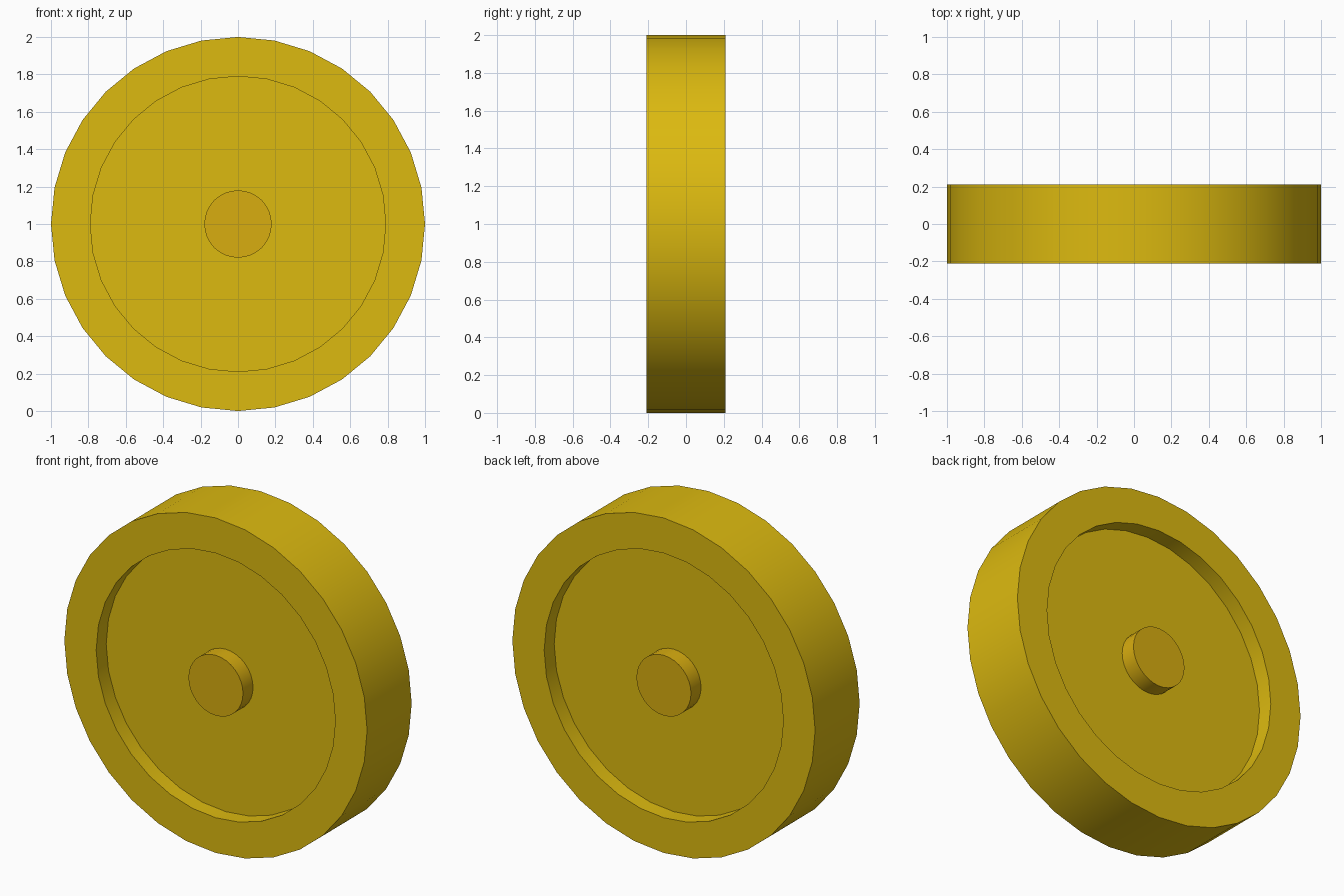
import bpy
import math

cube = bpy.data.objects.get("Cube")
if cube:
    bpy.data.objects.remove(cube, do_unlink=True)

SIDES = 32


def make_material(name, color):
    mat = bpy.data.materials.new(name)
    mat.use_nodes = True
    mat.diffuse_color = color
    mat.node_tree.nodes["Principled BSDF"].inputs["Base Color"].default_value = color
    return mat


def lathe(name, profile, mat):
    """Revolve (radius, y) points about the wheel axle; zero radius makes a pole."""
    verts, rings, faces = [], [], []
    for radius, y in profile:
        ring = []
        for i in range(SIDES):
            a = math.tau * i / SIDES
            ring.append(len(verts))
            verts.append((radius * math.cos(a), y, 1 + radius * math.sin(a)))
        rings.append(ring)
    for low, high in zip(rings, rings[1:]):
        for i in range(SIDES):
            j = (i + 1) % SIDES
            faces.append((low[i], high[i], high[j], low[j]))
    # Close both flat ends
    faces.append(tuple(rings[0]))
    faces.append(tuple(reversed(rings[-1])))
    mesh = bpy.data.meshes.new(name)
    mesh.from_pydata(verts, [], faces)
    mesh.materials.append(mat)
    obj = bpy.data.objects.new(name, mesh)
    bpy.context.collection.objects.link(obj)
    bpy.ops.object.select_all(action="DESELECT")
    obj.select_set(True)
    bpy.context.view_layer.objects.active = obj
    bpy.ops.object.shade_smooth_by_angle(angle=math.radians(30))
    return obj


yellow = make_material("wheel yellow", (0.72, 0.49, 0.005, 1))
amber = make_material("hub amber", (0.69, 0.42, 0.005, 1))

HALF, WEB = 0.21, 0.115      # half width of rim and of recessed disc
OUTER, INNER, HUB = 1.0, 0.79, 0.18

# Wheel: raised rim around a recessed disc on both faces
lathe("wheel", [(INNER, -WEB), (INNER, -HALF), (OUTER, -HALF),
                (OUTER, HALF), (INNER, HALF), (INNER, WEB)], yellow)

# Axle hub: flush with the rim on each side
for side, name in ((-1, "front_hub"), (1, "back_hub")):
    ends = sorted((side * WEB, side * HALF))
    lathe(name, [(HUB, y) for y in ends], amber)
